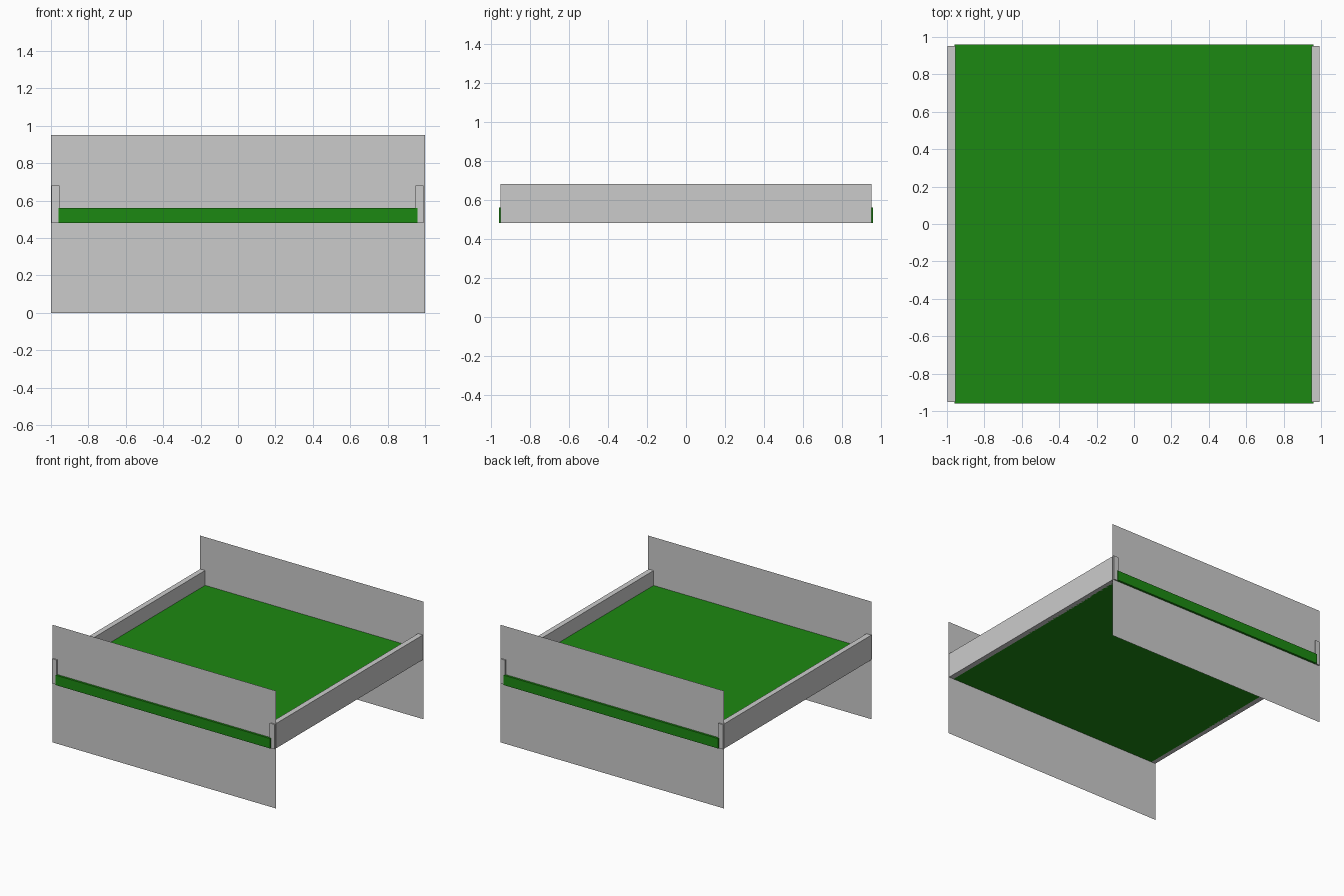
import bpy
from math import pi

if "Cube" in bpy.data.objects:
    bpy.data.objects.remove(bpy.data.objects["Cube"])


def box(name, lo, hi):
    """Axis-aligned box between two corners."""
    bpy.ops.mesh.primitive_cube_add(size=1)
    ob = bpy.context.object
    ob.name = name
    ob.location = [(a + b) / 2 for a, b in zip(lo, hi)]
    ob.scale = [b - a for a, b in zip(lo, hi)]
    bpy.ops.object.transform_apply(location=True, rotation=True, scale=True)
    return ob


def panel(name, y, width, height):
    """Upright flat sheet standing on the ground."""
    bpy.ops.mesh.primitive_plane_add(size=1, rotation=(pi / 2, 0, 0))
    ob = bpy.context.object
    ob.name = name
    ob.location = (0, y, height / 2)
    ob.scale = (width, height, 1)
    bpy.ops.object.transform_apply(location=True, rotation=True, scale=True)
    return ob


# green bed surface
green = bpy.data.materials.new("green")
green.diffuse_color = (0.012, 0.25, 0.006, 1)
green.use_nodes = True
green.node_tree.nodes["Principled BSDF"].inputs["Base Color"].default_value = green.diffuse_color
bed = box("bed_surface", (-0.96, -0.96, 0.48), (0.96, 0.96, 0.56))
bed.data.materials.append(green)

# side rails
box("left_rail", (-0.997, -0.952, 0.48), (-0.954, 0.952, 0.68))
box("right_rail", (0.95, -0.952, 0.48), (0.993, 0.952, 0.68))

# sheet-thin end panels
for name, y in (("front_panel", -0.943), ("back_panel", 0.943)):
    panel(name, y, 2.0, 0.95)
